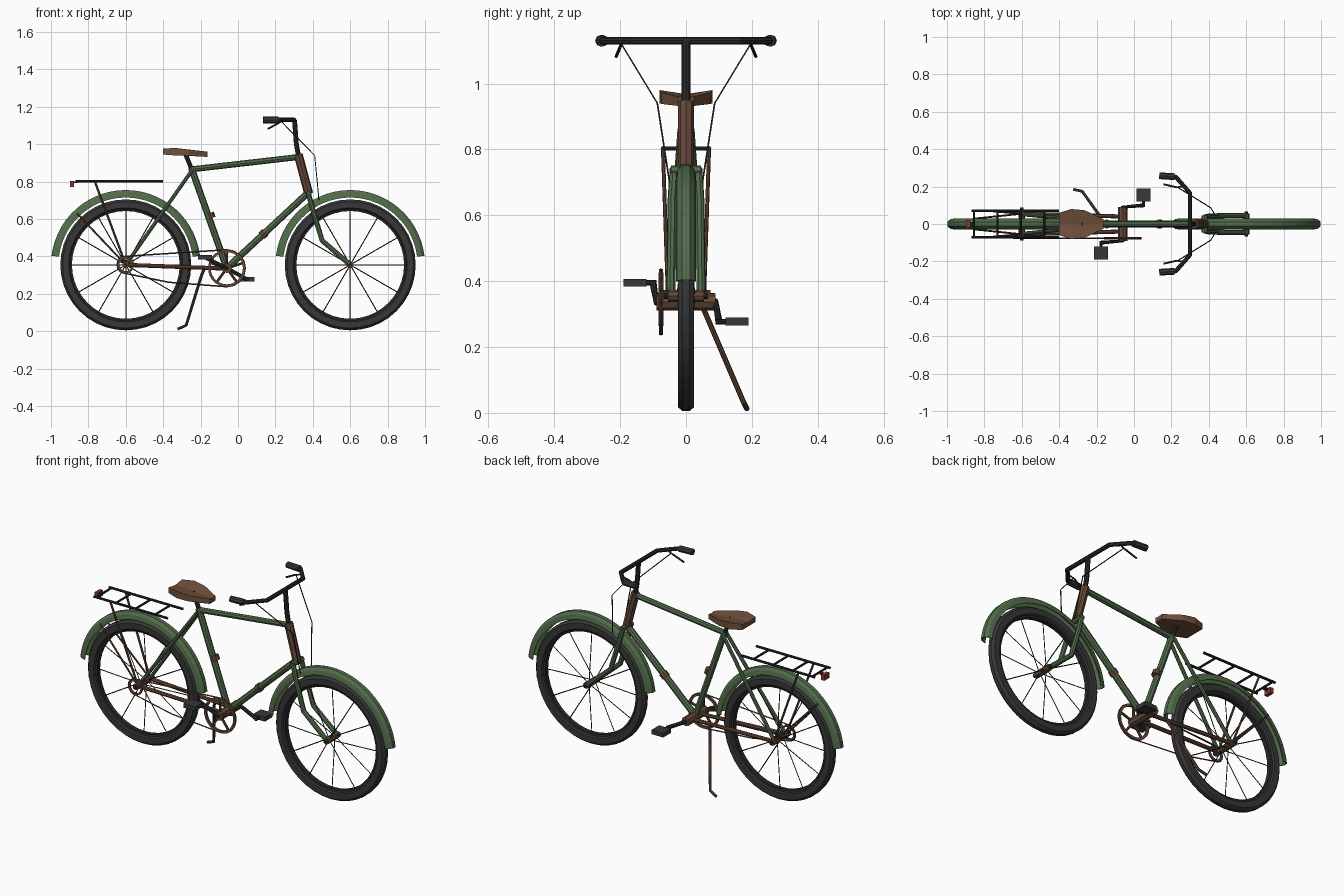
import bpy, bmesh
from math import sin, cos, pi, radians
from mathutils import Vector

cube = bpy.data.objects.get("Cube")
if cube:
    bpy.data.objects.remove(cube, do_unlink=True)


def material(name, rgb):
    m = bpy.data.materials.new(name)
    m.use_nodes = True
    m.diffuse_color = (*rgb, 1)
    m.node_tree.nodes["Principled BSDF"].inputs["Base Color"].default_value = (*rgb, 1)
    return m


GREEN = material("frame green", (0.085, 0.15, 0.07))
BROWN = material("rusty brown", (0.13, 0.065, 0.038))
LEATHER = material("saddle leather", (0.16, 0.08, 0.045))
BLACK = material("black metal", (0.022, 0.022, 0.024))
RUBBER = material("tyre rubber", (0.038, 0.038, 0.04))
RED = material("lamp red", (0.25, 0.04, 0.035))


def finish(name, mesh, mat, smooth=False):
    ob = bpy.data.objects.new(name, mesh)
    bpy.context.collection.objects.link(ob)
    mesh.materials.clear()
    mesh.materials.append(mat)
    for p in mesh.polygons:
        p.material_index = 0
        p.use_smooth = smooth
    return ob


def from_bmesh(name, bm, mat):
    bmesh.ops.recalc_face_normals(bm, faces=bm.faces)
    mesh = bpy.data.meshes.new(name)
    bm.to_mesh(mesh)
    bm.free()
    return finish(name, mesh, mat)


def tube(name, points, r, mat, closed=False, res=2):
    """Round tube along a list of points."""
    cu = bpy.data.curves.new(name, "CURVE")
    cu.dimensions = "3D"
    cu.bevel_depth = r
    cu.bevel_resolution = res
    cu.use_fill_caps = True
    sp = cu.splines.new("POLY")
    sp.points.add(len(points) - 1)
    for p, co in zip(sp.points, points):
        p.co = (*co, 1)
    sp.use_cyclic_u = closed
    temp = bpy.data.objects.new(name + "_path", cu)
    mesh = bpy.data.meshes.new_from_object(temp)
    bpy.data.objects.remove(temp)
    return finish(name, mesh, mat)


def box(name, centre, size, mat):
    bm = bmesh.new()
    bmesh.ops.create_cube(bm, size=1)
    bmesh.ops.scale(bm, vec=size, verts=bm.verts)
    bmesh.ops.translate(bm, vec=centre, verts=bm.verts)
    return from_bmesh(name, bm, mat)


def sweep(name, sections, mat, loop=False):
    """Skin a row of equal cross-sections, capping the ends if open."""
    bm = bmesh.new()
    rows = [[bm.verts.new(p) for p in s] for s in sections]
    n = len(rows[0])
    for i in range(len(rows) if loop else len(rows) - 1):
        a, b = rows[i], rows[(i + 1) % len(rows)]
        for j in range(n):
            k = (j + 1) % n
            bm.faces.new((a[j], a[k], b[k], b[j]))
    if not loop:
        bm.faces.new(rows[0])
        bm.faces.new(rows[-1])
    return from_bmesh(name, bm, mat)


def ring(name, centre, profile, mat, segs=32, start=0, end=360):
    """Turn a (radius, y) profile around a sideways axle."""
    loop = end - start == 360
    cx, cy, cz = centre
    secs = []
    for i in range(segs if loop else segs + 1):
        a = radians(start + (end - start) * i / segs)
        secs.append([(cx + r * cos(a), cy + y, cz + r * sin(a)) for r, y in profile])
    return sweep(name, secs, mat, loop)


def sided(p, s):
    return (p[0], p[1] * s, p[2])


SIDES = (("left", 1), ("right", -1))
AXLE = 0.355
CRANK = Vector((-0.06, 0, 0.337))

# Wheels and mudguards
TYRE = [(0.35, -0.01), (0.338, -0.024), (0.305, -0.024), (0.298, -0.015),
        (0.298, 0.015), (0.305, 0.024), (0.338, 0.024), (0.35, 0.01)]
RIM = [(0.305, -0.018), (0.288, -0.013), (0.288, 0.013), (0.305, 0.018)]
GUARD = [(0.36, -0.03), (0.385, -0.025), (0.4, -0.012), (0.4, 0.012), (0.385, 0.025),
         (0.36, 0.03), (0.36, 0.026), (0.38, 0.021), (0.394, 0.01), (0.394, -0.01),
         (0.38, -0.021), (0.36, -0.026)]
for end, x, hub in (("rear", -0.6, 0.075), ("front", 0.6, 0.055)):
    c = (x, 0, AXLE)
    ring(end + "_tyre", c, TYRE, RUBBER, 40)
    ring(end + "_rim", c, RIM, BLACK, 40)
    ring(end + "_mudguard", c, GUARD, GREEN, 28, 7, 173)
    tube(end + "_hub", [(x, -hub, AXLE), (x, hub, AXLE)], 0.018, BROWN)
    tube(end + "_axle", [(x, -hub - 0.012, AXLE), (x, hub + 0.012, AXLE)], 0.009, BLACK)
    for i in range(12):
        a = i * pi / 6
        d = Vector((cos(a), 0, sin(a)))
        side = Vector((0, 0.025 if i % 2 else -0.025, 0))
        tube(f"{end}_spoke_{i}", [Vector(c) + d * 0.012 + side, Vector(c) + d * 0.293],
             0.0028, BLACK, res=0)

# Frame
SEAT_TOP, HEAD_TOP, HEAD_LOW = (-0.25, 0, 0.875), (0.322, 0, 0.945), (0.378, 0, 0.735)
tube("seat_tube", [CRANK, SEAT_TOP], 0.018, GREEN)
tube("top_tube", [(-0.247, 0, 0.866), (0.328, 0, 0.932)], 0.016, GREEN)
tube("down_tube", [CRANK, (0.368, 0, 0.735)], 0.018, GREEN)
tube("head_tube", [HEAD_TOP, HEAD_LOW], 0.024, BROWN)
tube("bottom_bracket", [(-0.06, -0.09, 0.337), (-0.06, 0.09, 0.337)], 0.026, BROWN)
tube("seat_tube_clip", [(-0.142, 0, 0.605), (-0.151, 0, 0.632)], 0.023, BROWN)
tube("down_tube_clip", [(0.125, 0, 0.51), (0.147, 0, 0.53)], 0.023, BROWN)
for side, s in SIDES:
    tube(side + "_seat_stay", [(-0.245, 0.016 * s, 0.862), (-0.6, 0.052 * s, AXLE)], 0.01, GREEN)
    tube(side + "_chain_stay", [(-0.6, 0.055 * s, AXLE), (-0.06, 0.04 * s, 0.335)], 0.011, BROWN)
    # Fork blades, curved forward to the hub
    blade = [(0.375, 0.036, 0.742), (0.4, 0.042, 0.65), (0.45, 0.044, 0.485), (0.6, 0.046, AXLE)]
    tube(side + "_fork_blade", [sided(p, s) for p in blade], 0.014, GREEN)
    tube(side + "_guard_stay", [(-0.86, 0.028 * s, 0.63), (-0.6, 0.055 * s, AXLE)], 0.005, BROWN)
tube("fork_crown", [(0.378, -0.045, 0.735), (0.378, 0.045, 0.735)], 0.016, GREEN)

# Handlebar, grips, brake levers and cables
tube("handlebar_stem", [HEAD_TOP, (0.312, 0, 1.0), (0.302, 0, 1.13)], 0.013, BLACK)
tube("handlebar", [(0.2, -0.258, 1.13), (0.225, -0.25, 1.13), (0.3, -0.165, 1.13),
                   (0.3, 0.165, 1.13), (0.225, 0.25, 1.13), (0.2, 0.258, 1.13)], 0.012, BLACK)
for side, s in SIDES:
    tube(side + "_grip", [(0.217, 0.253 * s, 1.13), (0.135, 0.258 * s, 1.13)], 0.018, RUBBER)
    tube(side + "_brake_lever", [(0.225, 0.197 * s, 1.118), (0.16, 0.212 * s, 1.082)], 0.005, BLACK)
    tube(side + "_lever_mount", [(0.225, 0.197 * s, 1.118), (0.262, 0.2 * s, 1.13)], 0.004, BLACK)
    cable = [(0.235, 0.195, 1.118), (0.41, 0.087, 0.94), (0.433, 0.05, 0.7)]
    tube(side + "_brake_cable", [sided(p, s) for p in cable], 0.003, BLACK, res=0)

# Saddle, dished along the middle
sections = []
for x, w, low, top in ((-0.4, 0.06, 0.945, 0.977), (-0.335, 0.08, 0.94, 0.98),
                       (-0.265, 0.074, 0.938, 0.972), (-0.162, 0.025, 0.932, 0.96)):
    sections.append([(x, -w, low), (x, w, low), (x, w, top), (x, 0, top - 0.012 * w / 0.08),
                     (x, -w, top)])
sweep("saddle", sections, LEATHER)
tube("seat_post", [(-0.245, 0, 0.86), (-0.287, 0, 0.962)], 0.012, BLACK)

# Luggage rack and tail lamp
for side, s in SIDES:
    tube(side + "_rack_rail", [(-0.87, 0.07 * s, 0.803), (-0.4, 0.07 * s, 0.803)], 0.007, BLACK)
    tube(side + "_rack_strut", [(-0.765, 0.07 * s, 0.8), (-0.6, 0.055 * s, AXLE)], 0.006, BROWN)
for i in range(4):
    x = -0.855 + i * 0.125
    tube(f"rack_bar_{i}", [(x, -0.07, 0.803), (x, 0.07, 0.803)], 0.006, BLACK)
box("tail_lamp", (-0.888, 0, 0.787), (0.02, 0.045, 0.032), RED)
box("tail_lamp_bracket", (-0.872, 0, 0.797), (0.03, 0.02, 0.008), BLACK)

# Chainring, sprocket and chain
RING_Y = -0.076
CHAINRING = [(0.1, -0.006), (0.086, -0.006), (0.086, 0.006), (0.1, 0.006)]
ring("chainring", (CRANK.x, RING_Y, CRANK.z), CHAINRING, BROWN, 28)
for i in range(5):
    a = i * 2 * pi / 5 + pi / 2
    tube(f"chainring_arm_{i}", [(CRANK.x, RING_Y, CRANK.z),
         (CRANK.x + 0.09 * cos(a), RING_Y, CRANK.z + 0.09 * sin(a))], 0.007, BROWN)
SPROCKET = [(0.045, -0.005), (0.034, -0.005), (0.034, 0.005), (0.045, 0.005)]
ring("rear_sprocket", (-0.6, RING_Y, AXLE), SPROCKET, BROWN, 16)
chain = []
for x, z, r, a0 in ((CRANK.x, CRANK.z, 0.099, 90), (-0.6, AXLE, 0.046, 270)):
    for i in range(9):
        a = radians(a0 - i * 22.5)
        chain.append((x + r * cos(a), RING_Y, z + r * sin(a)))
chain.insert(9, (-0.37, RING_Y, 0.262))
tube("chain", chain, 0.004, BROWN, closed=True, res=0)

# Cranks and pedals
for side, s, tip, y in (("left", 1, (0.05, 0.277), 0.1), ("right", -1, (-0.177, 0.395), 0.1)):
    px, pz = tip
    tube(side + "_crank", [(CRANK.x, 0.08 * s, CRANK.z), (CRANK.x, y * s * 0.9, CRANK.z),
                           (px, y * s, pz)], 0.011, BLACK)
    tube(side + "_pedal_axle", [(px, 0.09 * s, pz), (px, 0.13 * s, pz)], 0.008, BLACK)
    box(side + "_pedal", (px, 0.155 * s, pz), (0.075, 0.07, 0.024), RUBBER)

# Kickstand
tube("kickstand", [(-0.18, 0.045, 0.335), (-0.195, 0.06, 0.3), (-0.277, 0.175, 0.032),
                   (-0.322, 0.185, 0.012)], 0.008, BROWN)
